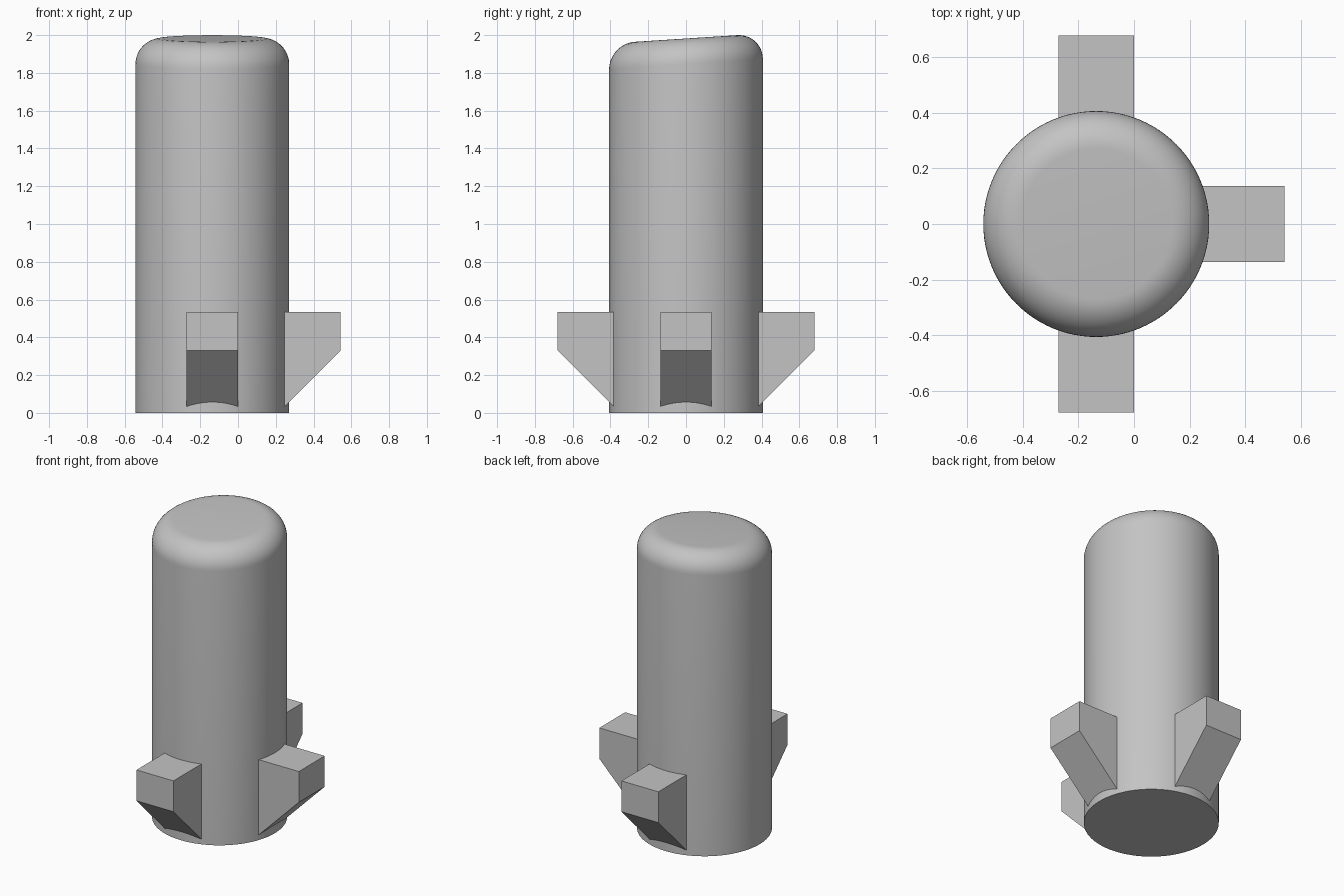
import bpy
import bmesh
from math import sin, cos, pi, radians
from mathutils import Matrix, Vector

cube = bpy.data.objects.get("Cube")
if cube:
    bpy.data.objects.remove(cube, do_unlink=True)

CENTRE_X = -0.136
RADIUS, FILLET = 0.407, 0.136
TOP_Z, TOP_SLOPE = 1.982, 0.065
FIN_HALF = 0.136

grey = bpy.data.materials.new("plain grey")
grey.use_nodes = True
colour = (0.55, 0.55, 0.55, 1)
grey.diffuse_color = colour
grey.node_tree.nodes["Principled BSDF"].inputs["Base Color"].default_value = colour


def make_object(name, bm):
    bmesh.ops.recalc_face_normals(bm, faces=bm.faces)
    mesh = bpy.data.meshes.new(name)
    bm.to_mesh(mesh)
    bm.free()
    mesh.materials.append(grey)
    obj = bpy.data.objects.new(name, mesh)
    bpy.context.collection.objects.link(obj)
    obj.location.x = CENTRE_X
    return obj


# Body: turned profile with a rounded rim, its top sheared towards the front
bm = bmesh.new()
profile = [(RADIUS, 0)]
steps = 12
for i in range(steps + 1):
    a = pi / 2 * i / steps
    profile.append((RADIUS - FILLET + FILLET * cos(a), TOP_Z - FILLET + FILLET * sin(a)))
verts = [bm.verts.new((r, 0, z)) for r, z in profile]
edges = [bm.edges.new(pair) for pair in zip(verts, verts[1:])]
bmesh.ops.spin(bm, geom=verts + edges, cent=(0, 0, 0), axis=(0, 0, 1),
               angle=2 * pi, steps=96, use_duplicate=False)
bmesh.ops.remove_doubles(bm, verts=bm.verts, dist=0.0001)
bmesh.ops.holes_fill(bm, edges=[e for e in bm.edges if e.is_boundary], sides=0)
for v in bm.verts:
    if v.co.z > 1:
        v.co.z += TOP_SLOPE * v.co.y
body = make_object("body", bm)
bpy.ops.object.select_all(action="DESELECT")
body.select_set(True)
bpy.context.view_layer.objects.active = body
bpy.ops.object.shade_smooth_by_angle(angle=radians(30))

# Fins: one block with a sloped underside, repeated on three sides
outline = [(0.37, 0.02), (0.679, 0.33), (0.679, 0.535), (0.37, 0.535)]
for name, angle in (("left_fin", 0), ("back_fin", 90), ("front_fin", -90)):
    bm = bmesh.new()
    side = bm.faces.new([bm.verts.new((x, -FIN_HALF, z)) for x, z in outline])
    grown = bmesh.ops.extrude_face_region(bm, geom=[side])
    moved = [g for g in grown["geom"] if isinstance(g, bmesh.types.BMVert)]
    bmesh.ops.translate(bm, verts=moved, vec=Vector((0, 2 * FIN_HALF, 0)))
    if not side.is_valid or len(bm.faces) < 6:
        bm.faces.new([v for v in bm.verts if v not in moved])
    bm.transform(Matrix.Rotation(radians(angle), 4, "Z"))
    make_object(name, bm)
